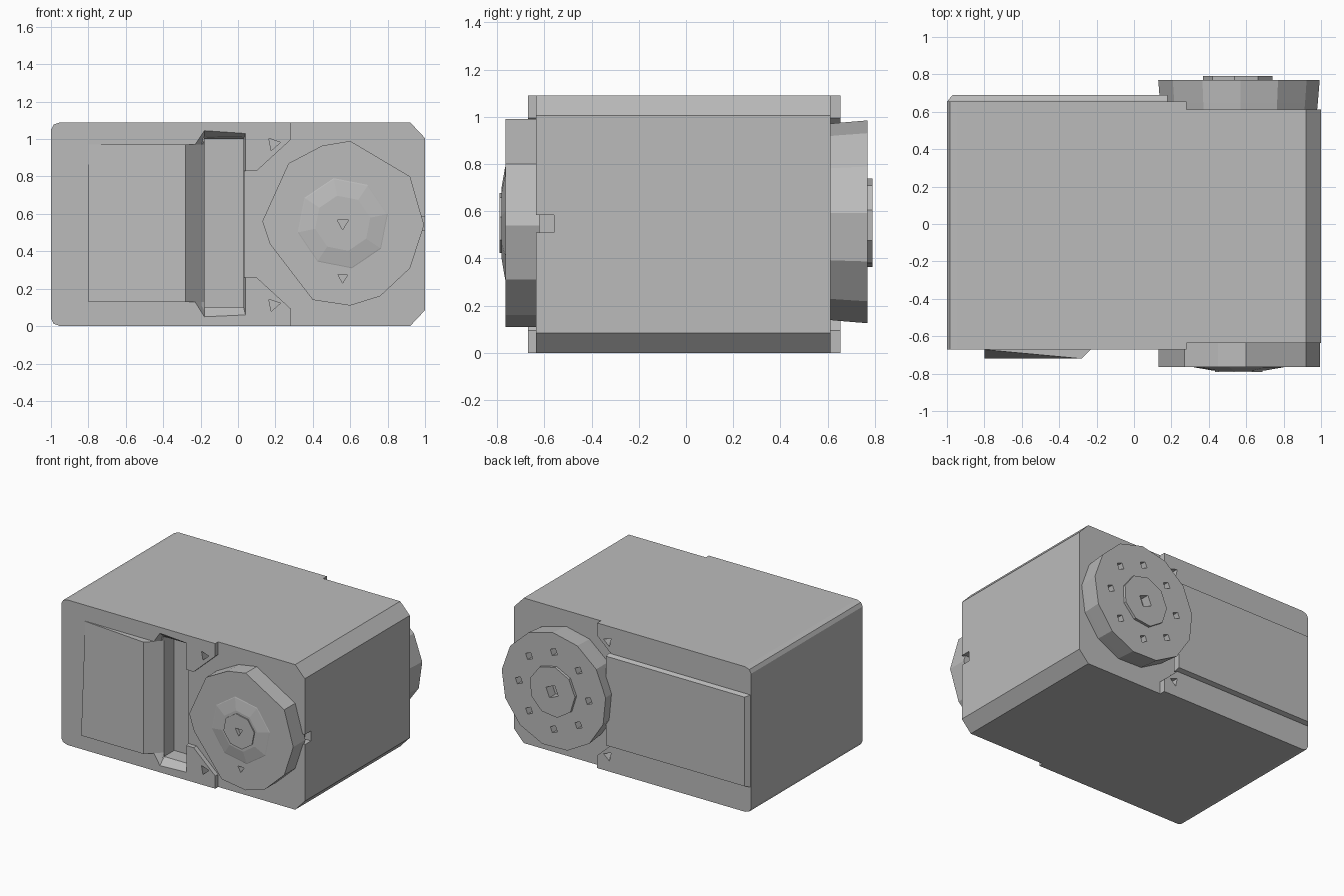
import bpy, bmesh, math

cube = bpy.data.objects.get("Cube")
if cube:
    bpy.data.objects.remove(cube, do_unlink=True)

GREY = (0.5, 0.5, 0.5, 1)
mat = bpy.data.materials.new("plain grey")
mat.use_nodes = True
mat.diffuse_color = GREY
mat.node_tree.nodes["Principled BSDF"].inputs["Base Color"].default_value = GREY


def loft(name, rings):
    """Skin matching outlines; each ring is (y, list of (x, z))."""
    bm = bmesh.new()
    loops = [[bm.verts.new((x, y, z)) for x, z in pts] for y, pts in rings]
    n = len(loops[0])
    for a, b in zip(loops, loops[1:]):
        for i in range(n):
            j = (i + 1) % n
            bm.faces.new((a[i], a[j], b[j], b[i]))
    bm.faces.new(loops[0])
    bm.faces.new(loops[-1])
    bmesh.ops.recalc_face_normals(bm, faces=bm.faces)
    mesh = bpy.data.meshes.new(name)
    bm.to_mesh(mesh)
    bm.free()
    mesh.materials.append(mat)
    ob = bpy.data.objects.new(name, mesh)
    bpy.context.collection.objects.link(ob)
    return ob


def prism(name, pts, y0, y1):
    return loft(name, [(y0, pts), (y1, pts)])


def ngon(cx, cz, r, n, phase=0.0):
    return [(cx + r * math.cos(phase + math.tau * i / n),
             cz + r * math.sin(phase + math.tau * i / n)) for i in range(n)]


def rect(x0, x1, z0, z1):
    return [(x0, z0), (x1, z0), (x1, z1), (x0, z1)]


def cut(target, cutter):
    """Subtract the cutter, bake the result and drop the helper."""
    cutter.hide_render = True
    mod = target.modifiers.new("cut", "BOOLEAN")
    mod.operation = "DIFFERENCE"
    mod.solver = "EXACT"
    mod.object = cutter
    bpy.context.view_layer.objects.active = target
    bpy.ops.object.modifier_apply(modifier=mod.name)
    bpy.data.objects.remove(cutter, do_unlink=True)


H = 1.09
MID = H / 2
HUB_X, HUB_Z = 0.56, 0.55


def mirror_z(pts):
    """Close an outline by reflecting its lower half upwards."""
    return pts + [(x, H - z) for x, z in reversed(pts)]


# Outlines share the rounded corners of the left-hand end
corner = [(-1, 0.04), (-0.985, 0.012), (-0.95, 0)]
core_outline = mirror_z(corner + [(0.92, 0), (1, 0.085)])
plate_outline = mirror_z(corner + [(0.28, 0), (0.28, 0.095), (0.1, 0.26), (0.03, 0.26)])

# Main body and the thin end plates that wrap around the hubs
body = prism("body", core_outline, -0.635, 0.612)
front_plate = prism("front_plate", plate_outline, -0.67, -0.63)
back_plate = prism("back_plate", plate_outline, 0.605, 0.655)


# Deep connector slot with a flared rim
def slot():
    rim = [(-0.23, 0.13), (-0.18, 0.05), (0.04, 0.06),
           (0.04, 1.03), (-0.18, 1.045), (-0.23, 0.97)]
    inner = [(-0.18, 0.13), (-0.18, 0.1), (0.03, 0.1),
             (0.03, 1.0), (-0.18, 1.0), (-0.18, 0.97)]
    return loft("slot_cutter", [(-0.72, rim), (-0.67, rim), (-0.62, inner), (-0.5, inner)])


cut(body, slot())
cut(front_plate, slot())

# Small notch in the end face
notch = prism("notch_cutter", rect(0.95, 1.1, 0.51, 0.585), -0.7, -0.56)
cut(body, notch)

# Triangular screw holes in both plates
for plate, part, y in ((front_plate, "front", -0.65), (back_plate, "back", 0.635)):
    for z in (0.115, H - 0.115):
        for target in (plate, body):
            cut(target, prism("screw_cutter", ngon(0.19, z, 0.038, 3, 0.2), y - 0.08, y + 0.08))

# Raised wedge-shaped label panel beside the slot
panel = loft("front_panel", [
    (-0.66, [(-0.8, 0.13), (-0.22, 0.13), (-0.22, 0.97), (-0.8, 0.97)]),
    (-0.72, [(-0.8, 0.13), (-0.28, 0.13), (-0.28, 0.97), (-0.8, 0.97)])])
for v in panel.data.vertices:
    if v.co.x < -0.7 and v.co.z > 0.9 and v.co.y < -0.7:
        v.co.y = -0.672

# Raised panel along the back
loft("back_panel", [
    (0.64, rect(-1, 0.18, 0.2, H - 0.2)),
    (0.66, rect(-0.995, 0.18, 0.2, H - 0.2)),
    (0.69, rect(-0.97, 0.18, 0.21, H - 0.21))])

# Front hub: uneven faceted disc, shallow cone and cap
disc = [(0.6, 0.99), (0.45, 0.965), (0.27, 0.87), (0.13, 0.56), (0.17, 0.44),
        (0.4, 0.14), (0.6, 0.11), (0.76, 0.16), (0.92, 0.31), (0.995, 0.54), (0.92, 0.8)]
front_hub = prism("front_hub", disc, -0.765, -0.62)
cut(front_hub, prism("hole_cutter", ngon(HUB_X, 0.26, 0.03, 3, 0.5), -0.9, -0.7))
front_cone = loft("front_hub_cone", [
    (-0.76, ngon(HUB_X, HUB_Z, 0.26, 8, 0.2)),
    (-0.767, ngon(HUB_X, HUB_Z, 0.24, 8, 0.2)),
    (-0.782, ngon(HUB_X, HUB_Z, 0.15, 8, 0.2))])
front_cap = prism("front_hub_cap", ngon(HUB_X, HUB_Z, 0.13, 8, 0.2), -0.79, -0.765)
for part in (front_cone, front_cap):
    cut(part, prism("hole_cutter", ngon(HUB_X, HUB_Z, 0.035, 3, 0.5), -0.9, -0.74))

# Back hub: disc with a ring of square holes and a drilled boss
back_hub = loft("back_hub", [
    (0.6, ngon(HUB_X, HUB_Z, 0.42, 13, 0.1)),
    (0.65, ngon(HUB_X, HUB_Z, 0.425, 13, 0.1)),
    (0.77, ngon(HUB_X, HUB_Z, 0.435, 13, 0.1))])
for hx, hz in ngon(HUB_X, HUB_Z, 0.29, 8):
    cut(back_hub, prism("hole_cutter", ngon(hx, hz, 0.032, 4, 0.4), 0.7, 0.9))
back_boss = prism("back_hub_boss", ngon(HUB_X, HUB_Z, 0.19, 9, 0.3), 0.76, 0.79)
for part in (back_hub, back_boss):
    cut(part, prism("hole_cutter", ngon(HUB_X, HUB_Z, 0.055, 4, 0.4), 0.72, 0.9))
